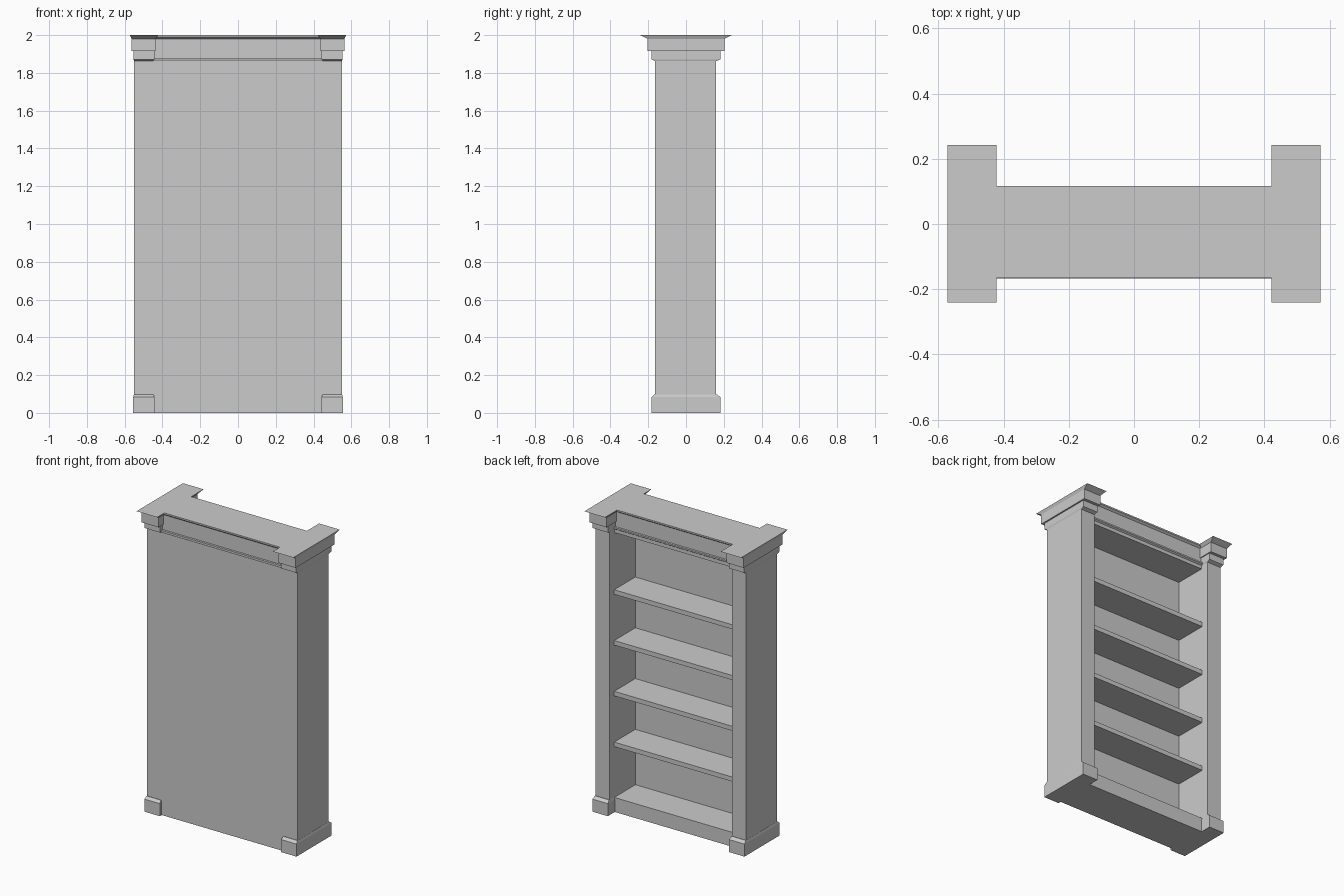
import bpy, bmesh

if "Cube" in bpy.data.objects:
    bpy.data.objects.remove(bpy.data.objects["Cube"])


def stack(name, levels):
    """Loft rectangular rings; each level is (z, x0, x1, y0, y1)."""
    bm = bmesh.new()
    rings = []
    for z, x0, x1, y0, y1 in levels:
        rings.append([bm.verts.new((x, y, z)) for x, y in
                      ((x0, y0), (x1, y0), (x1, y1), (x0, y1))])
    bm.faces.new(rings[0][::-1])
    for a, b in zip(rings, rings[1:]):
        for i in range(4):
            j = (i + 1) % 4
            bm.faces.new((a[i], a[j], b[j], b[i]))
    bm.faces.new(rings[-1])
    bmesh.ops.recalc_face_normals(bm, faces=bm.faces)
    mesh = bpy.data.meshes.new(name)
    bm.to_mesh(mesh)
    bm.free()
    obj = bpy.data.objects.new(name, mesh)
    bpy.context.collection.objects.link(obj)
    return obj


def box(name, x0, x1, y0, y1, z0, z1):
    return stack(name, [(z0, x0, x1, y0, y1), (z1, x0, x1, y0, y1)])


def mirrored(obj):
    obj.modifiers.new("mirror_x", 'MIRROR').use_clip = False
    return obj


IN = 0.447                 # inner face of the columns
REAR, FRONT = -0.163, 0.11  # panel rear and shelf front edge

# Full-depth side columns
mirrored(box("side_column", IN, 0.55, REAR, 0.16, 0.0, 1.9))

# Plinth blocks with sloped top edge
mirrored(stack("plinth", [
    (0.0, 0.443, 0.555, -0.183, 0.183),
    (0.083, 0.443, 0.555, -0.183, 0.183),
    (0.098, IN, 0.551, -0.166, 0.163)]))

# Stepped capitals with flared crown
mirrored(stack("capital", [
    (1.863, IN, 0.55, -0.165, 0.162),
    (1.872, 0.443, 0.553, -0.183, 0.183),
    (1.915, 0.443, 0.553, -0.183, 0.183),
    (1.915, 0.437, 0.563, -0.203, 0.203),
    (1.98, 0.437, 0.563, -0.203, 0.203),
    (2.0, 0.422, 0.572, -0.241, 0.243)]))

# Back panel and base
box("back_panel", -IN, IN, REAR, -0.11, 0.0, 1.865)
box("base", -IN, IN, REAR + 0.001, FRONT, 0.0, 0.095)

# Evenly spaced shelves
for i in range(4):
    top = 0.46 + i * 0.335
    box(f"shelf_{i + 1}", -IN, IN, -0.112, FRONT, top - 0.03, top)

# Header and moulded cornice between the capitals
stack("cornice", [
    (1.84, -IN, IN, REAR, 0.105),
    (1.863, -IN, IN, REAR, 0.105),
    (1.87, -IN, IN, -0.167, 0.116),
    (1.88, -IN, IN, -0.167, 0.116),
    (1.88, -IN, IN, -0.153, 0.102),
    (1.98, -IN, IN, -0.153, 0.102),
    (1.99, -IN, IN, -0.166, 0.116),
    (2.0, -IN, IN, -0.166, 0.116)])
